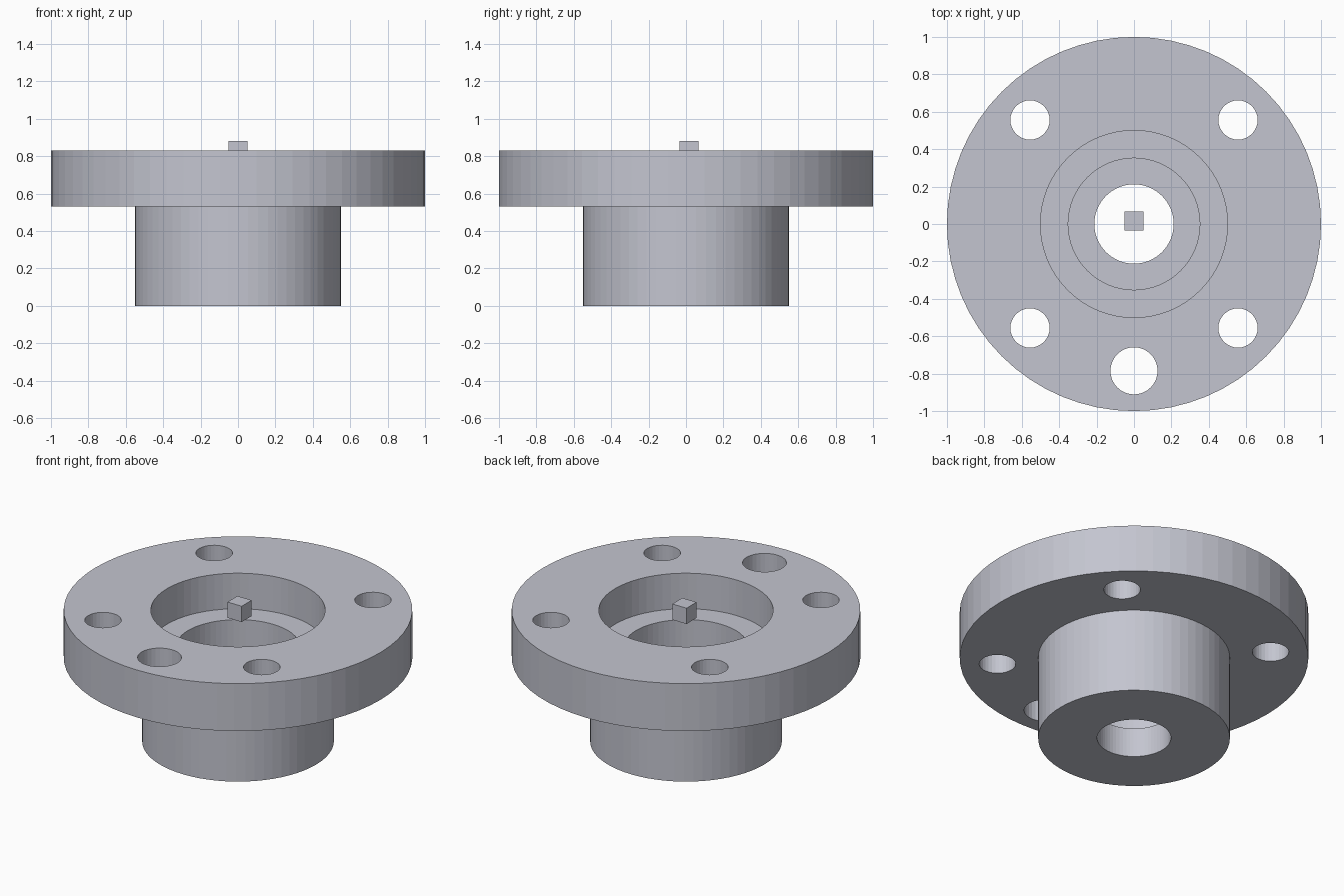
import bpy, bmesh, math

cube = bpy.data.objects.get("Cube")
if cube:
    bpy.data.objects.remove(cube, do_unlink=True)

metal = bpy.data.materials.new("cool grey metal")
metal.use_nodes = True
GREY = (0.55, 0.56, 0.63, 1)
metal.diffuse_color = GREY
metal.node_tree.nodes["Principled BSDF"].inputs["Base Color"].default_value = GREY


def make_object(name, bm):
    mesh = bpy.data.meshes.new(name)
    bmesh.ops.recalc_face_normals(bm, faces=bm.faces)
    bm.to_mesh(mesh)
    bm.free()
    mesh.materials.append(metal)
    obj = bpy.data.objects.new(name, mesh)
    bpy.context.collection.objects.link(obj)
    return obj


def lathe(name, profile, segments):
    """Turn a closed (radius, height) profile around the z axis."""
    bm = bmesh.new()
    rings = []
    for i in range(segments):
        a = 2 * math.pi * i / segments
        rings.append([bm.verts.new((r * math.cos(a), r * math.sin(a), z)) for r, z in profile])
    n = len(profile)
    for i in range(segments):
        here, there = rings[i], rings[(i + 1) % segments]
        for j in range(n):
            k = (j + 1) % n
            bm.faces.new((here[j], there[j], there[k], here[k]))
    return make_object(name, bm)


# Flange and hub with a stepped bore
TOP, FLANGE, RECESS, LIP = 0.83, 0.53, 0.605, 0.185
body = lathe("flanged_hub", [
    (0.212, 0), (0.55, 0), (0.55, FLANGE), (1, FLANGE), (1, TOP),
    (0.5, TOP), (0.5, RECESS), (0.352, RECESS), (0.352, LIP), (0.212, LIP),
], 64)

# Four bolt holes and one larger front hole
holes = [(x, y, 0.105) for x in (-0.556, 0.556) for y in (-0.556, 0.556)]
holes.append((0, -0.785, 0.126))
bm = bmesh.new()
for x, y, radius in holes:
    made = bmesh.ops.create_cone(bm, cap_ends=True, segments=32, radius1=radius,
                                 radius2=radius, depth=0.6)
    bmesh.ops.translate(bm, verts=made["verts"], vec=(x, y, 0.68))
cutter = make_object("hole_cutter", bm)
cutter.hide_render = True
cutter.hide_set(True)
cut = body.modifiers.new("holes", "BOOLEAN")
cut.operation = "DIFFERENCE"
cut.solver = "EXACT"
cut.object = cutter

# Small block floating at the centre of the recess
bm = bmesh.new()
bmesh.ops.create_cube(bm, size=0.1)
bmesh.ops.translate(bm, verts=bm.verts, vec=(0, 0.016, TOP))
make_object("centre_block", bm)
